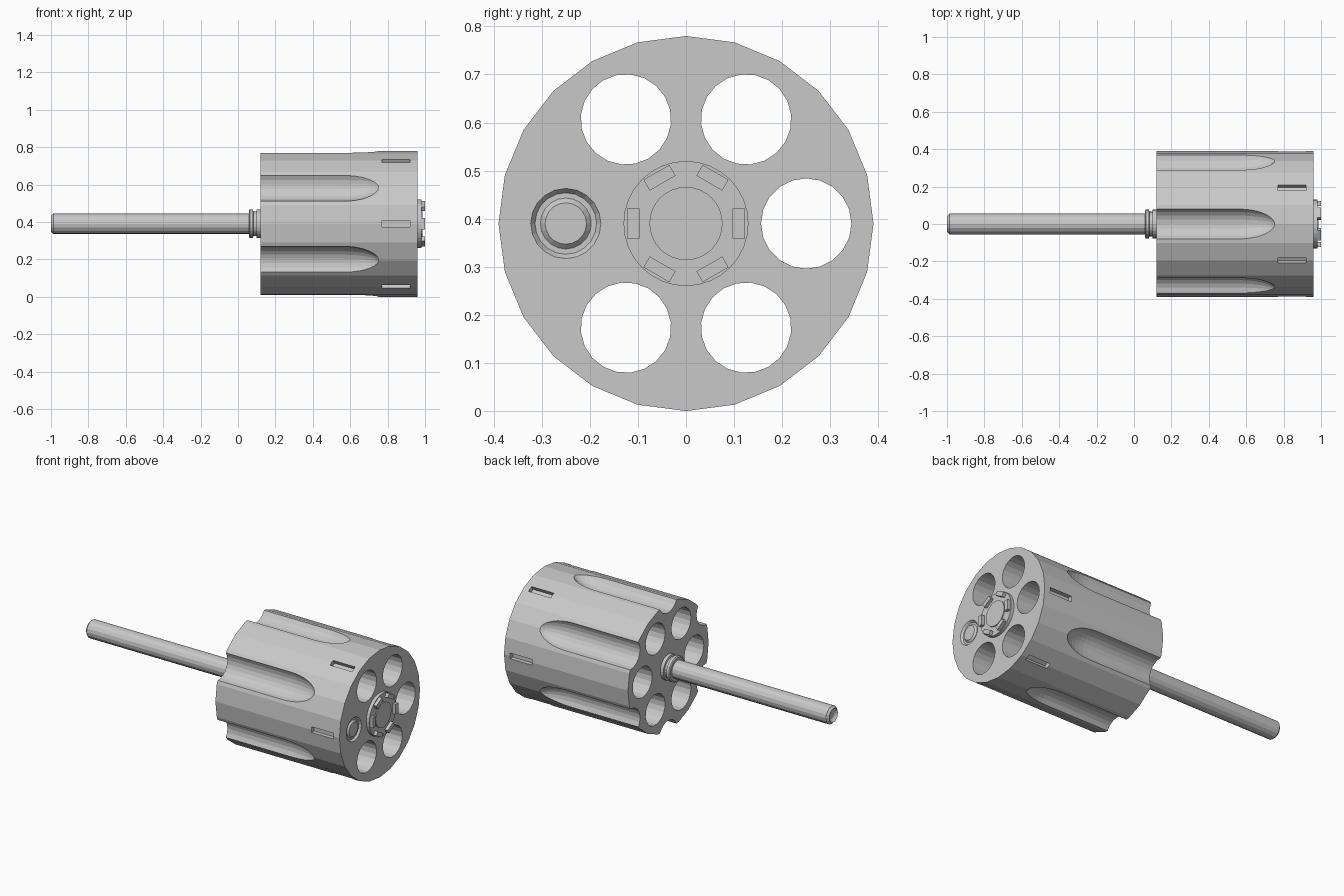
import bpy, bmesh, math
from mathutils import Matrix, Vector

if "Cube" in bpy.data.objects:
    bpy.data.objects.remove(bpy.data.objects["Cube"], do_unlink=True)

AXIS_Z = 0.39
BACK, FRONT = 0.96, 0.12
RADIUS = 0.39
CHAMBER_R, CHAMBER_ORBIT = 0.094, 0.25

steel = bpy.data.materials.new("grey_steel")
steel.use_nodes = True
steel.diffuse_color = (0.58, 0.58, 0.58, 1)
steel.node_tree.nodes["Principled BSDF"].inputs["Base Color"].default_value = (0.58, 0.58, 0.58, 1)


def lathe(bm, profile, sides, orbit=0.0, angle=0.0):
    """Spin an (x, radius) profile about a line parallel to x, with capped ends."""
    cy, cz = orbit * math.cos(angle), orbit * math.sin(angle)
    rings = []
    for x, r in profile:
        turns = [angle + math.tau * i / sides for i in range(sides)]
        rings.append([bm.verts.new((x, cy + r * math.cos(t), cz + r * math.sin(t))) for t in turns])
    for a, b in zip(rings, rings[1:]):
        for i in range(sides):
            j = (i + 1) % sides
            bm.faces.new((a[i], a[j], b[j], b[i]))
    bm.faces.new(rings[0][::-1])
    bm.faces.new(rings[-1])


def block(bm, size, centre, angle):
    """Box placed at (x, radius) and turned about the main axis."""
    m = Matrix.Rotation(angle, 4, 'X') @ Matrix.Translation((centre[0], centre[1], 0))
    bmesh.ops.create_cube(bm, size=1, matrix=m @ Matrix.Diagonal((*size, 1)))


def finish(name, bm):
    bmesh.ops.recalc_face_normals(bm, faces=bm.faces)
    mesh = bpy.data.meshes.new(name)
    bm.to_mesh(mesh)
    bm.free()
    mesh.materials.append(steel)
    obj = bpy.data.objects.new(name, mesh)
    obj.location.z = AXIS_Z
    bpy.context.collection.objects.link(obj)
    return obj


# Main drum
bm = bmesh.new()
lathe(bm, [(FRONT, RADIUS), (BACK, RADIUS)], 24)
drum = finish("drum", bm)

# Cutter: bored chambers, stop notches and round-ended flutes
flute_start, flute_cap, flute_r = 0.56, 0.205, 0.09
flute = [(FRONT - 0.1, flute_r)]
for i in range(10):
    t = math.radians(i * 9.5)
    flute.append((flute_start + flute_cap * math.sin(t), flute_r * math.cos(t)))
bm = bmesh.new()
for k in range(6):
    a = k * math.pi / 3
    lathe(bm, [(FRONT - 0.1, CHAMBER_R), (BACK + 0.1, CHAMBER_R)], 20, CHAMBER_ORBIT, a)
    block(bm, (0.15, 0.06, 0.035), (0.845, 0.392), a)
    lathe(bm, flute, 24, 0.42, a + math.pi / 6)
cutter = finish("drum_cutter", bm)
cutter.hide_render = True

mod = drum.modifiers.new("cuts", 'BOOLEAN')
mod.operation = 'DIFFERENCE'
mod.solver = 'EXACT'
mod.object = cutter
bpy.context.view_layer.objects.active = drum
bpy.ops.object.modifier_apply(modifier=mod.name)
bpy.data.objects.remove(cutter, do_unlink=True)

# Ejector rod with chamfered, dimpled tip
bm = bmesh.new()
lathe(bm, [(-0.985, 0.025), (-0.99, 0.033), (-1.0, 0.042), (-0.987, 0.055), (0.07, 0.055)], 16)
finish("ejector_rod", bm)

# Grooved collar between rod and drum
bm = bmesh.new()
lathe(bm, [(0.058, 0.07), (0.063, 0.077), (0.08, 0.077), (0.082, 0.066),
           (0.098, 0.066), (0.1, 0.077), (FRONT + 0.005, 0.077)], 24)
finish("rod_collar", bm)

# Ratchet disc with a central boss and six raised teeth
bm = bmesh.new()
lathe(bm, [(BACK - 0.005, 0.13), (0.98, 0.13), (0.98, 0.076), (0.986, 0.076)], 32)
finish("ratchet_disc", bm)
bm = bmesh.new()
for k in range(6):
    block(bm, (0.025, 0.026, 0.062), (0.9875, 0.11), k * math.pi / 3)
finish("ratchet_teeth", bm)

# Loaded round: tapered nose, case, and head with a groove around the primer
bm = bmesh.new()
lathe(bm, [(0.2, 0.035), (0.22, 0.055), (0.27, 0.075), (0.34, 0.086), (0.4, CHAMBER_R),
           (BACK, CHAMBER_R), (BACK, 0.073), (0.948, 0.064), (0.948, 0.053),
           (0.958, 0.043)], 20, CHAMBER_ORBIT, math.pi)
finish("loaded_round", bm)
